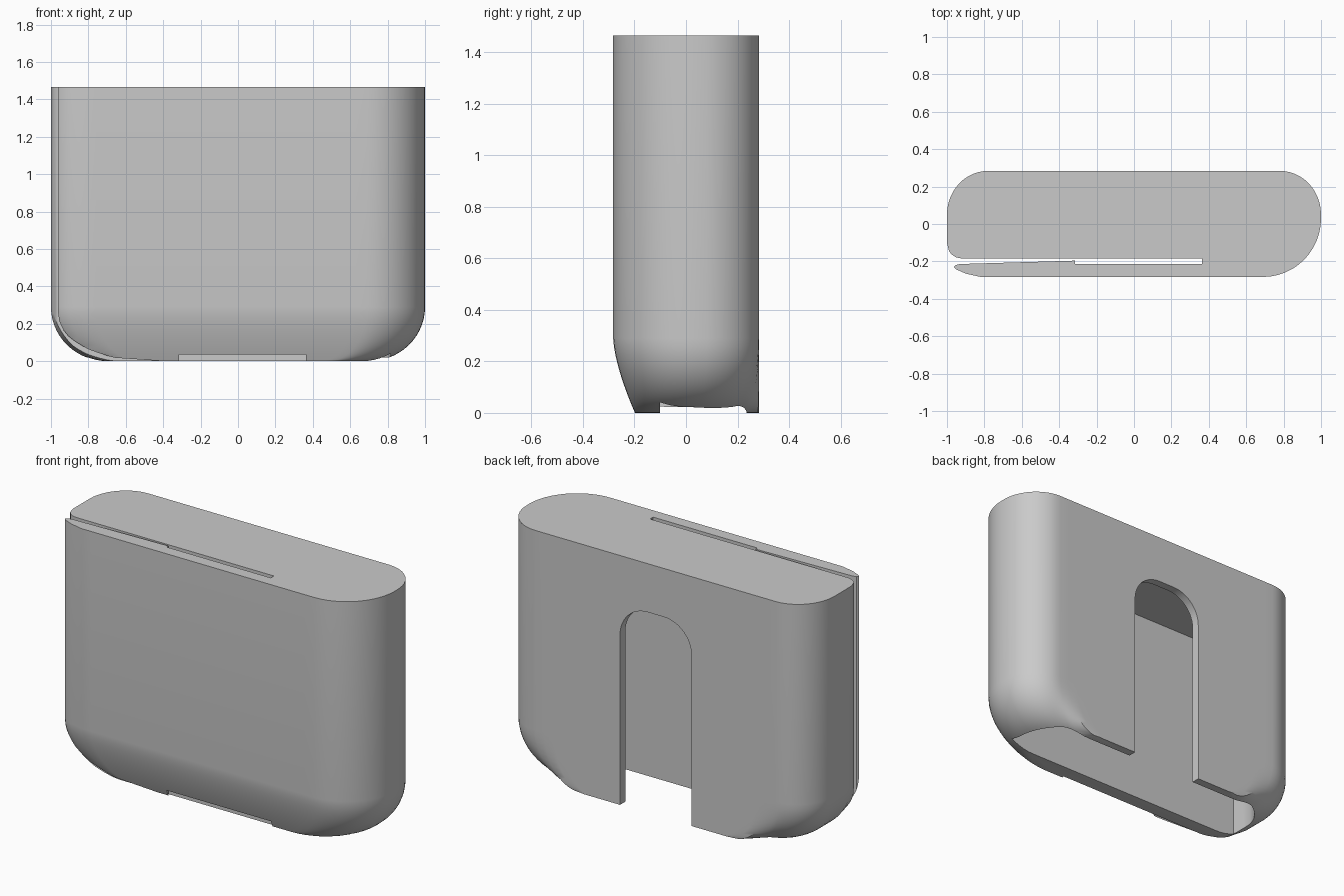
import bpy
import bmesh
from math import sin, cos, pi, radians

if "Cube" in bpy.data.objects:
    bpy.data.objects.remove(bpy.data.objects["Cube"])

HEIGHT = 1.465

grey = bpy.data.materials.new("plain_grey")
grey.use_nodes = True
GREY = (0.59, 0.59, 0.59, 1)
grey.diffuse_color = GREY
grey.node_tree.nodes["Principled BSDF"].inputs["Base Color"].default_value = GREY


def arc(cx, cy, rx, ry, start, end, steps=12):
    """Points on an elliptical arc, angles in degrees."""
    angles = [radians(start + (end - start) * i / steps) for i in range(steps + 1)]
    return [(cx + rx * cos(a), cy + ry * sin(a)) for a in angles]


def subdivide(points, step=0.06):
    """Split the long edges of a closed outline."""
    out = []
    for (ax, ay), (bx, by) in zip(points, points[1:] + points[:1]):
        n = max(1, round(((bx - ax) ** 2 + (by - ay) ** 2) ** 0.5 / step))
        out += [(ax + (bx - ax) * i / n, ay + (by - ay) * i / n) for i in range(n)]
    return out


def loft(name, rings):
    """Closed solid through rings of equal point count."""
    bm = bmesh.new()
    loops = [[bm.verts.new(p) for p in ring] for ring in rings]
    count = len(loops[0])
    for low, high in zip(loops, loops[1:]):
        for i in range(count):
            j = (i + 1) % count
            bm.faces.new((low[i], low[j], high[j], high[i]))
    bm.faces.new(loops[0][::-1])
    bm.faces.new(loops[-1])
    bmesh.ops.recalc_face_normals(bm, faces=bm.faces)
    mesh = bpy.data.meshes.new(name)
    bm.to_mesh(mesh)
    bm.free()
    mesh.materials.append(grey)
    obj = bpy.data.objects.new(name, mesh)
    bpy.context.collection.objects.link(obj)
    return obj


def prism(name, points, low, high):
    """Plan outline extruded upwards."""
    return loft(name, [[(x, y, z) for x, y in points] for z in (low, high)])


def smooth(lo, hi, v):
    t = min(1, max(0, (v - lo) / (hi - lo)))
    return t * t * (3 - 2 * t)


# Case: rounded outline, drawn in towards a rounded bottom edge
outline = arc(0.69, 0.03, 0.31, 0.313, -90, 0)
outline += arc(0.78, 0.05, 0.22, 0.234, 0, 90)[1:]
outline += arc(-0.78, 0.05, 0.22, 0.234, 90, 180)
outline += [(-1, -0.1), (-0.97, -0.225), (-0.95, -0.243), (-0.9, -0.265), (-0.82, -0.283)]
outline = subdivide(outline)


def ring_at(t):
    """Section of the rounded bottom, t from 0 (floor) to a quarter turn."""
    side = 1 - 0.3 * (1 - sin(t))
    front = 1 - 0.3 * max(0, cos(t)) ** 1.5
    ring = []
    for x, y in outline:
        # the middle of the back stays square down to the floor
        keep = smooth(0.7, 0.86, abs(x))
        back = 1 - 0.46 * (1 - sin(t)) * keep
        ring.append((x * side, y * (back if y > 0 else front), 0.29 * (1 - cos(t))))
    return ring


STEPS = 14
rings = [ring_at(pi / 2 * i / STEPS) for i in range(STEPS + 1)]
rings.append([(x, y, HEIGHT) for x, y in outline])
case = loft("case", rings)

# Slot behind the front panel, open at one end
slot = [(0.363, -0.184), (0.363, -0.213), (-0.315, -0.213), (-0.315, -0.196),
        (-0.93, -0.214), (-0.955, -0.22), (-0.965, -0.234), (-1.2, -0.234), (-1.2, -0.1)]
slot += arc(-0.92, -0.104, 0.08, 0.08, 180, 270, 8)
slot_cutter = prism("slot_cutter", slot, -0.2, HEIGHT + 0.2)

# Pocket inside the case, open at the floor
pocket = [(-0.815, -0.1), (0.815, -0.1)]
pocket += arc(0.58, 0, 0.235, 0.235, 0, 90) + arc(-0.58, 0, 0.235, 0.235, 90, 180)
pocket_cutter = prism("pocket_cutter", pocket, -0.2, 1.19)

# Arched opening through the back wall
arch = [(-0.235, -0.2), (0.23, -0.2)]
arch += arc(0.05, 1, 0.18, 0.18, 0, 90) + arc(-0.055, 1, 0.18, 0.18, 90, 180)
arch_cutter = loft("arch_cutter", [[(x, y, z) for x, z in arch] for y in (0.05, 0.5)])

bpy.context.view_layer.objects.active = case
case.select_set(True)
for cutter in (slot_cutter, pocket_cutter, arch_cutter):
    cutter.hide_render = True
    cut = case.modifiers.new(cutter.name, 'BOOLEAN')
    cut.operation = 'DIFFERENCE'
    cut.solver = 'EXACT'
    cut.object = cutter
    bpy.ops.object.modifier_apply(modifier=cut.name)
    bpy.data.objects.remove(cutter)

bpy.ops.object.shade_smooth_by_angle(angle=radians(32))
